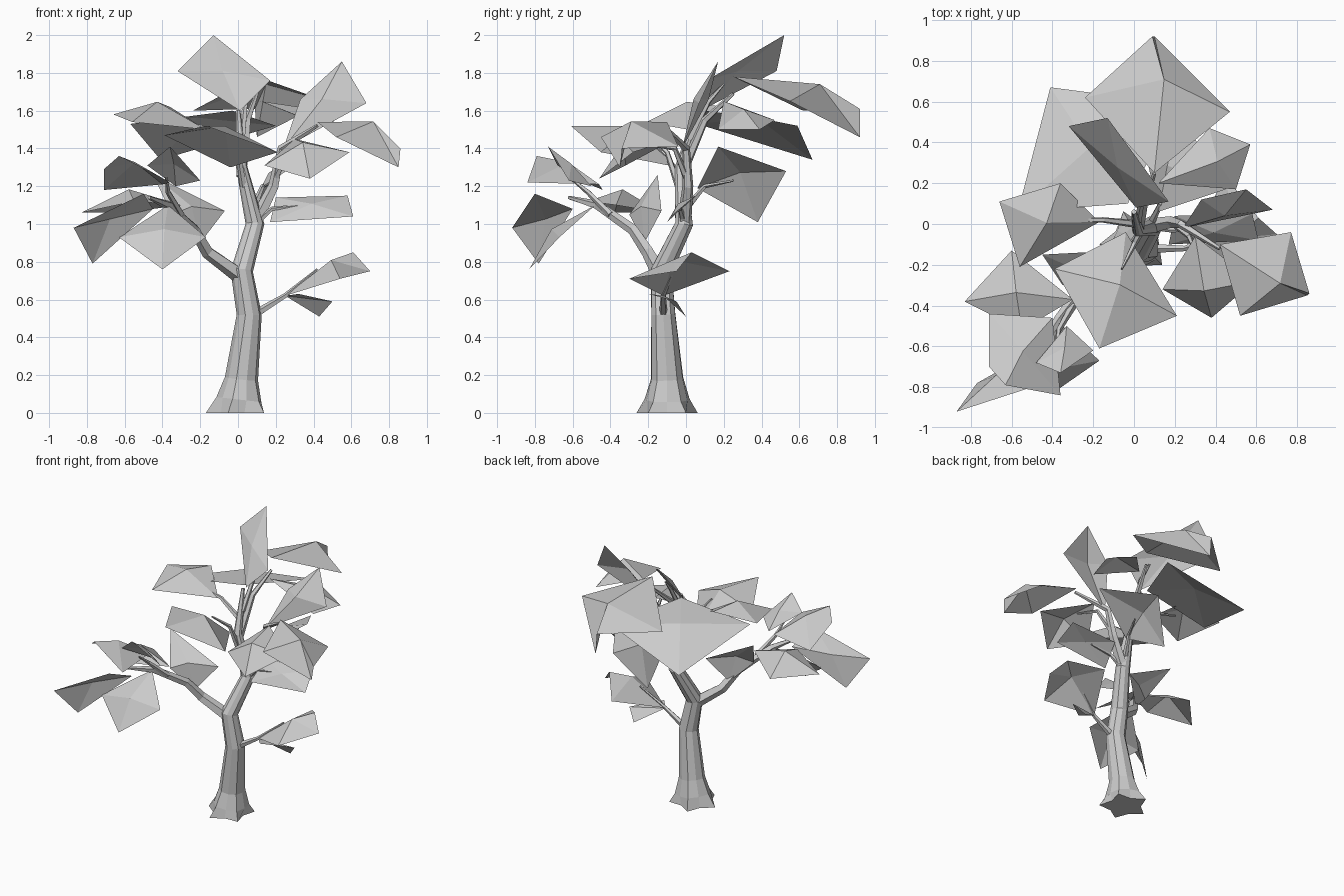
import bpy
import math
from mathutils import Vector

cube = bpy.data.objects.get("Cube")
if cube:
    bpy.data.objects.remove(cube, do_unlink=True)

# One plain grey for the whole tree
grey = bpy.data.materials.new("plain_grey")
grey.use_nodes = True
shade = (0.6, 0.6, 0.6, 1)
grey.diffuse_color = shade
grey.node_tree.nodes["Principled BSDF"].inputs["Base Color"].default_value = shade


def make_object(name, verts, faces):
    """Create a flat shaded mesh object with the grey material."""
    mesh = bpy.data.meshes.new(name)
    mesh.from_pydata(verts, [], faces)
    mesh.materials.append(grey)
    mesh.update()
    obj = bpy.data.objects.new(name, mesh)
    bpy.context.collection.objects.link(obj)
    return obj


def limb(name, path, radii, sides=5, flare=0.0):
    """Sweep a tapering polygon along a path; flare makes root lobes at the start."""
    points = [Vector(p) for p in path]
    verts, faces = [], []
    for i, point in enumerate(points):
        before, after = points[max(i - 1, 0)], points[min(i + 1, len(points) - 1)]
        direction = (after - before).normalized()
        if flare and i == 0:
            direction = Vector((0, 0, 1))
        across = direction.cross(Vector((0, 1, 0))).normalized()
        beside = direction.cross(across)
        for k in range(sides):
            angle = math.tau * k / sides
            radius = radii[i]
            if flare and k % 2:
                radius *= 1 - flare / (i + 1) ** 2
            verts.append(point + radius * (math.cos(angle) * across + math.sin(angle) * beside))
    for i in range(len(points) - 1):
        for k in range(sides):
            a, b = i * sides + k, i * sides + (k + 1) % sides
            faces.append((a, b, b + sides, a + sides))
    last = (len(points) - 1) * sides
    faces.append(tuple(range(sides))[::-1])
    faces.append(tuple(range(last, last + sides)))
    return make_object(name, verts, faces)


def leaf(name, rise, *corners):
    """Leaf folded around a centre point pushed out along its normal."""
    points = [Vector(c) for c in corners]
    normal = (points[2] - points[0]).cross(points[3] - points[1]).normalized()
    if normal.z < 0:
        normal.negate()
    centre = sum(points, Vector()) / len(points) + normal * rise
    count = len(points)
    faces = [(k, (k + 1) % count, count) for k in range(count)]
    return make_object(name, points + [centre], faces)


# Trunk with flared roots
limb("trunk",
     [(0, -.1, 0), (.01, -.1, .07), (.02, -.1, .18), (.06, -.12, .52), (.02, -.13, .75),
      (.09, -.01, 1), (.02, -.03, 1.3), (0, .06, 1.6)],
     [.17, .125, .09, .067, .06, .05, .03, .012], sides=10, flare=.35)

# Main branches
limb("front_branch",
     [(.02, -.13, .72), (-.16, -.2, .85), (-.23, -.28, .97), (-.37, -.47, 1.1), (-.47, -.62, 1.14)],
     [.045, .035, .03, .025, .01])
limb("left_branch", [(.09, -.01, 1), (.19, .01, 1.2), (.23, 0, 1.4), (.42, -.12, 1.52)],
     [.04, .03, .022, .01])
limb("back_branch", [(.02, -.03, 1.25), (.05, .1, 1.55), (.1, .25, 1.69)], [.03, .02, .01])

# Thin twigs that carry the leaves
limb("low_twig", [(.07, -.12, .51), (.25, -.12, .62), (.42, -.06, .76)], [.025, .014, .006])
limb("middle_twig", [(.09, -.01, 1), (.18, -.03, 1.08), (.35, -.03, 1.1)], [.02, .012, .006])
limb("back_twig", [(.08, 0, 1.08), (.13, .1, 1.2), (.2, .25, 1.23)], [.02, .012, .006])
limb("top_twig", [(.02, .02, 1.45), (.04, .12, 1.65), (.03, .2, 1.74)], [.02, .014, .006])
limb("right_twig", [(.01, 0, 1.4), (-.15, .02, 1.5), (-.35, .02, 1.56)], [.02, .014, .006])
limb("centre_twig", [(.03, -.04, 1.2), (0, -.1, 1.38), (-.06, -.22, 1.48)], [.02, .014, .006])
limb("fork_twig", [(.2, 0, 1.25), (.27, -.06, 1.4), (.33, -.2, 1.42)], [.02, .014, .006])
limb("cluster_twig", [(-.3, -.4, 1.05), (-.37, -.52, 1.17), (-.38, -.62, 1.25)], [.02, .014, .006])

# Low leaves on the left of the trunk
leaf("low_leaf", .08, (.25, -.12, .62), (.54, -.3, .71), (.7, -.05, .75), (.61, .03, .85), (.45, .23, .75))
leaf("low_small_leaf", .02, (.25, -.12, .62), (.32, -.2, .63), (.5, -.05, .59), (.43, 0, .51))
leaf("middle_leaf", .03, (.17, -.1, 1.01), (.2, .04, 1.14), (.58, .05, 1.15), (.61, -.08, 1.04))
leaf("back_hanging_leaf", .07, (.45, .17, 1.41), (.23, .53, 1.28), (.05, .38, 1.01), (.12, .06, 1.19))

# Upper left leaves
leaf("left_front_leaf", .1, (.38, -.46, 1.24), (.14, -.32, 1.31), (.3, -.06, 1.45), (.59, -.28, 1.38))
leaf("left_outer_leaf", .13, (.77, -.04, 1.41), (.86, -.34, 1.4), (.85, -.35, 1.3), (.52, -.45, 1.46),
     (.42, -.1, 1.54))
leaf("left_upright_leaf", .05, (.55, .17, 1.86), (.68, .07, 1.64), (.24, -.02, 1.4), (.33, .12, 1.66))
leaf("left_back_leaf", .06, (.57, .39, 1.5), (.37, .47, 1.55), (.12, .2, 1.65), (.5, .17, 1.5))

# Crown leaves
leaf("crown_back_leaf", .14, (.1, .25, 1.78), (.47, .55, 1.65), (.1, .92, 1.46), (.09, .92, 1.61),
     (-.24, .62, 1.6))
leaf("crown_top_leaf", .03, (-.32, .48, 1.81), (-.13, .52, 2), (.17, .11, 1.76), (.01, .08, 1.6))
leaf("crown_front_leaf", .11, (-.39, -.22, 1.47), (-.17, -.61, 1.52), (.21, -.45, 1.38), (-.04, -.04, 1.3))

# Upper right leaves
leaf("right_outer_leaf", .09, (-.66, .11, 1.58), (-.56, -.21, 1.54), (-.17, .01, 1.5), (-.36, .2, 1.62))
leaf("right_back_leaf", .07, (-.41, .67, 1.34), (.2, .59, 1.52), (-.03, .1, 1.6), (-.57, .06, 1.53))

# Leaf cluster at the end of the front branch
leaf("cluster_inner_leaf", .05, (-.45, -.15, 1.26), (-.35, -.3, 1.05), (-.2, -.22, .9), (-.07, -.13, 1.07))
leaf("cluster_side_leaf", .1, (-.83, -.38, 1.06), (-.6, -.13, 1.06), (-.3, -.37, 1.1), (-.55, -.52, 1.12))
leaf("cluster_under_leaf", .06, (-.63, -.7, .93), (-.4, -.83, .76), (-.17, -.67, .93), (-.37, -.48, 1.1))
leaf("cluster_outer_leaf", .05, (-.87, -.92, .98), (-.5, -.8, 1.16), (-.45, -.6, 1.08), (-.77, -.78, .79))
leaf("cluster_upper_leaf", .08, (-.71, -.44, 1.18), (-.4, -.46, 1.21), (-.36, -.84, 1.22), (-.63, -.79, 1.36),
     (-.71, -.7, 1.29))
leaf("cluster_tip_leaf", .04, (-.36, -.73, 1.41), (-.48, -.68, 1.31), (-.33, -.5, 1.2), (-.2, -.62, 1.23))
